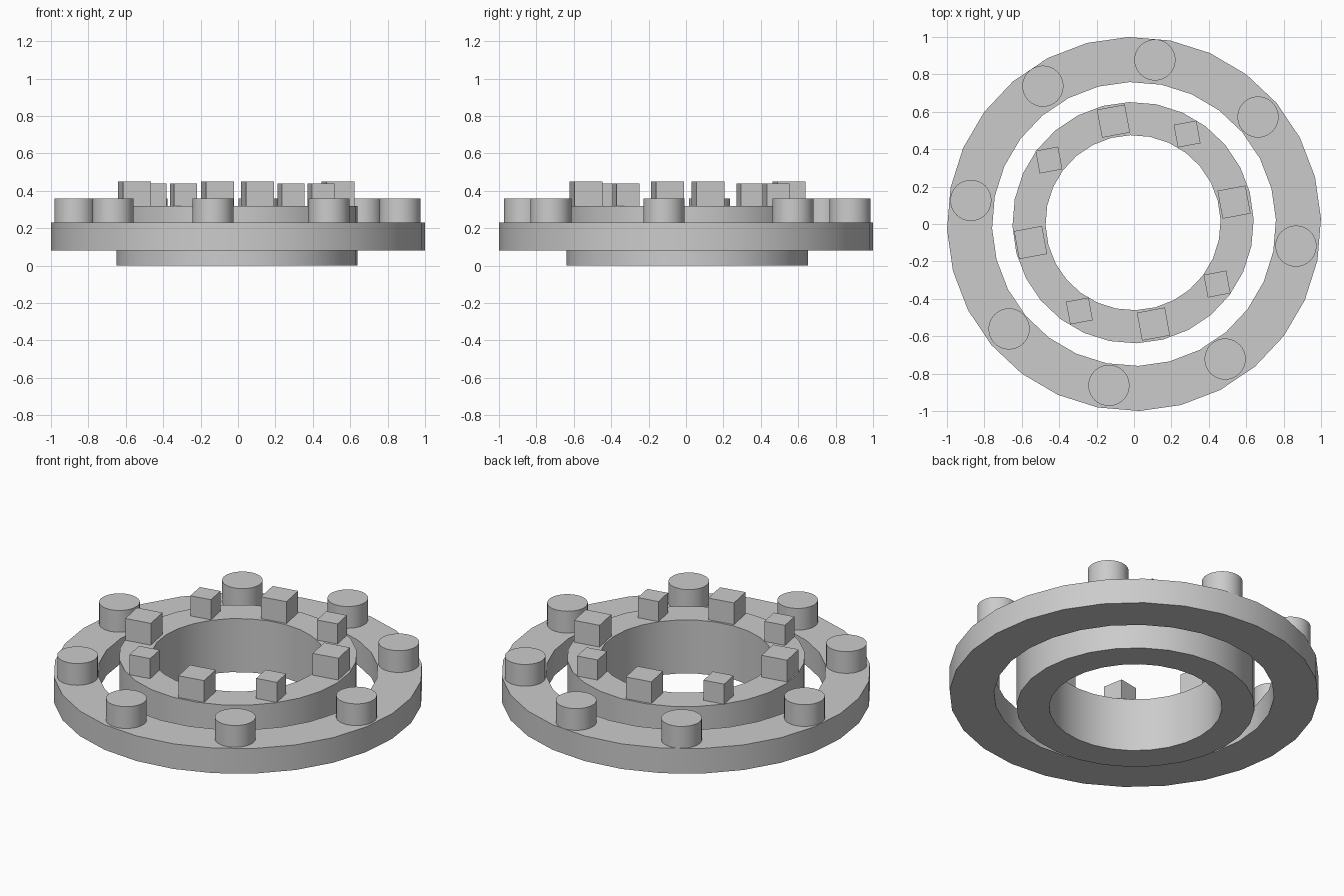
import bpy, bmesh
from math import radians, sin, cos, tau

if "Cube" in bpy.data.objects:
    bpy.data.objects.remove(bpy.data.objects["Cube"])


def finish(bm, name, smooth=True):
    bmesh.ops.recalc_face_normals(bm, faces=bm.faces)
    mesh = bpy.data.meshes.new(name)
    bm.to_mesh(mesh)
    bm.free()
    obj = bpy.data.objects.new(name, mesh)
    bpy.context.collection.objects.link(obj)
    if smooth:
        bpy.context.view_layer.objects.active = obj
        obj.select_set(True)
        bpy.ops.object.shade_smooth_by_angle(angle=radians(30))
        obj.select_set(False)
    return obj


def ring(name, r_out, r_in, z0, z1, sides, turn, cx=0, cy=0):
    bm = bmesh.new()
    profile = [(r_out, z0), (r_out, z1), (r_in, z1), (r_in, z0)]
    loops = []
    for i in range(sides):
        a = radians(turn) + tau * i / sides
        loops.append([bm.verts.new((cx + r * cos(a), cy + r * sin(a), z)) for r, z in profile])
    for i in range(sides):
        a, b = loops[i], loops[(i + 1) % sides]
        for j in range(4):
            k = (j + 1) % 4
            bm.faces.new((a[j], b[j], b[k], a[k]))
    finish(bm, name)


def peg(name, x, y):
    bm = bmesh.new()
    bmesh.ops.create_cone(bm, cap_ends=True, segments=32, radius1=0.11, radius2=0.11, depth=0.14)
    bmesh.ops.translate(bm, verts=bm.verts, vec=(x, y, 0.29))
    finish(bm, name)


def block(name, x, y, side, top):
    bpy.ops.mesh.primitive_cube_add(size=side, location=(x, y, top - side / 2),
                                    rotation=(0, 0, radians(10.5)))
    bpy.context.object.name = name


# Two concentric rings, the inner one taller
ring("outer_ring", 1.0, 0.759, 0.08, 0.23, 28, 1.7)
ring("inner_ring", 0.645, 0.468, 0.0, 0.32, 28, 1.7, -0.005, 0.007)

# Round pegs on the outer ring
pegs = [(0.112, 0.877), (0.663, 0.572), (0.866, -0.118), (0.487, -0.722),
        (-0.134, -0.863), (-0.668, -0.561), (-0.872, 0.126), (-0.487, 0.737)]
for i, (x, y) in enumerate(pegs):
    peg(f"round_peg_{i + 1}", x, y)

# Large and small square blocks on the inner ring
large = [(-0.11, 0.55), (0.535, 0.117), (0.104, -0.535), (-0.553, -0.099)]
small = [(0.284, 0.481), (-0.455, 0.342), (-0.292, -0.465), (0.444, -0.321)]
for i, (x, y) in enumerate(large):
    block(f"large_block_{i + 1}", x, y, 0.152, 0.45)
for i, (x, y) in enumerate(small):
    block(f"small_block_{i + 1}", x, y, 0.123, 0.44)
